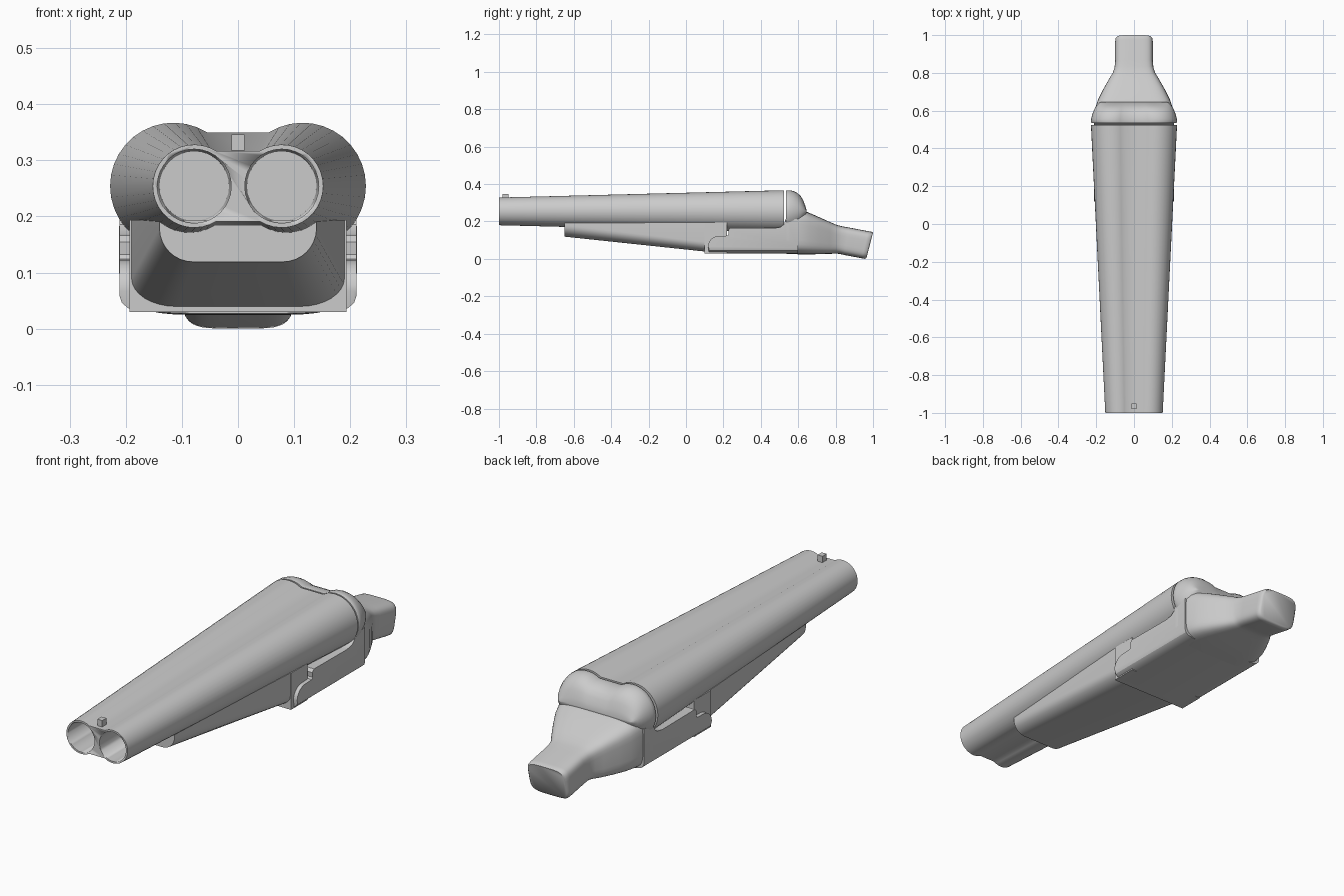
import bpy, bmesh, math

if "Cube" in bpy.data.objects:
    bpy.data.objects.remove(bpy.data.objects["Cube"])


def finish(name, bm, angle=30):
    """Turn a bmesh into a named object with edge-preserving smooth shading."""
    bmesh.ops.recalc_face_normals(bm, faces=bm.faces)
    me = bpy.data.meshes.new(name)
    bm.to_mesh(me)
    bm.free()
    ob = bpy.data.objects.new(name, me)
    bpy.context.collection.objects.link(ob)
    bpy.ops.object.select_all(action='DESELECT')
    ob.select_set(True)
    bpy.context.view_layer.objects.active = ob
    if angle:
        bpy.ops.object.shade_smooth_by_angle(angle=math.radians(angle))
    return ob


def loft(name, rings, angle=30):
    """Skin a list of equal-length rings and cap both ends."""
    bm = bmesh.new()
    vs = [[bm.verts.new(p) for p in r] for r in rings]
    n = len(vs[0])
    for a, b in zip(vs, vs[1:]):
        for i in range(n):
            j = (i + 1) % n
            bm.faces.new((a[i], a[j], b[j], b[i]))
    bm.faces.new(vs[0])
    bm.faces.new(vs[-1])
    return finish(name, bm, angle)


def box(name, x0, x1, y0, y1, z0, z1):
    return loft(name, [[(x0, y, z0), (x1, y, z0), (x1, y, z1), (x0, y, z1)]
                       for y in (y0, y1)], 0)


def twin(y, cx, r, sx=1, sz=1, n=24):
    """Two side-by-side circles joined by a flat web."""
    arc = [math.radians(-122 + 244 * i / n) for i in range(n + 1)]
    right = [(cx + r * math.cos(a), r * math.sin(a)) for a in arc]
    left = [(-x, z) for x, z in reversed(right)]
    return [(x * sx, y, 0.26 + z * sz) for x, z in right + left]


def rounded(y, w, z0, z1, e=5, shear=0, n=40):
    """Superellipse section; shear leans the section along y."""
    pts = []
    for i in range(n):
        a = 2 * math.pi * (i + 0.5) / n
        c, s = math.cos(a), math.sin(a)
        x = w * math.copysign(abs(c) ** (2 / e), c)
        t = math.copysign(abs(s) ** (2 / e), s)
        pts.append((x, y + shear * (t - 1) / 2, (z0 + z1) / 2 + t * (z1 - z0) / 2))
    return pts


# Tapered twin barrels, with bores cut in from the muzzle
barrels = loft("twin_barrels", [twin(-1, 0.078, 0.074), twin(0.525, 0.115, 0.113)])
for side in (-1, 1):
    rings = []
    for y, r in ((-1.05, 0.0661), (0.5, 0.062)):
        rings.append([(side * 0.078 + r * math.cos(2 * math.pi * i / 32), y,
                       0.26 + r * math.sin(2 * math.pi * i / 32)) for i in range(32)])
    cutter = loft("bore_cutter", rings)
    cutter.hide_render = True
    cutter.hide_viewport = True
    mod = barrels.modifiers.new("bore", 'BOOLEAN')
    mod.operation = 'DIFFERENCE'
    mod.solver = 'EXACT'
    mod.object = cutter

# Bead sight
box("front_sight", -0.012, 0.012, -0.98, -0.95, 0.315, 0.352)


# Fore-end under the barrels
def fore_section(y, w, flat, zb, zs):
    pts = [(w, 0.2)]
    for i in range(9):
        a = math.pi / 2 * i / 8
        pts.append((flat + (w - flat) * math.cos(a), zs - (zs - zb) * math.sin(a)))
    pts += [(-x, z) for x, z in reversed(pts)]
    return [(x, y, z) for x, z in pts]


loft("fore_end", [fore_section(-0.65, 0.14, 0.08, 0.125, 0.185),
                  fore_section(0.105, 0.19, 0.11, 0.045, 0.095)])

# Hinge block
box("hinge_block", -0.193, 0.193, 0.1, 0.218, 0.036, 0.2)


# Receiver frame with rounded front knuckle: side profile lofted across x
def frame_section(x, zb):
    pts = [(0.6, zb), (0.122, zb)]
    for i in range(9):
        a = math.pi - math.pi / 2 * i / 8
        pts.append((0.175 + 0.057 * math.cos(a), 0.073 + 0.055 * math.sin(a)))
    pts += [(0.222, 0.13), (0.228, 0.138), (0.226, 0.16), (0.238, 0.172), (0.47, 0.17),
            (0.505, 0.176), (0.525, 0.192), (0.532, 0.22), (0.6, 0.22)]
    return [(x, y, z) for y, z in pts]


half = [(0.211, 0.064), (0.207, 0.052), (0.195, 0.042), (0.165, 0.036)]
loft("receiver_frame", [frame_section(x, z) for x, z in half] +
     [frame_section(-x, z) for x, z in reversed(half)])

# Domed standing breech behind the barrels
loft("breech", [twin(y, 0.115, 0.113, sx, sz) for y, sx, sz in (
    (0.534, 0.985, 0.985), (0.539, 1, 1), (0.555, 0.995, 0.995), (0.575, 0.975, 0.96),
    (0.595, 0.945, 0.87), (0.612, 0.91, 0.74), (0.626, 0.87, 0.54),
    (0.638, 0.82, 0.26), (0.645, 0.78, 0.05))], 50)

# Rear body tapering into the cut-off grip
loft("grip", [rounded(*s) for s in (
    (0.536, 0.212, 0.033, 0.26), (0.58, 0.21, 0.031, 0.266), (0.62, 0.203, 0.03, 0.268),
    (0.66, 0.19, 0.03, 0.252), (0.71, 0.165, 0.031, 0.23), (0.77, 0.131, 0.033, 0.203),
    (0.805, 0.111, 0.034, 0.188, 4.5, 0.005), (0.835, 0.103, 0.033, 0.18, 4.5, 0.015),
    (0.87, 0.1, 0.027, 0.174, 4.5, 0.025), (0.975, 0.1, 0.009, 0.154, 4.5, 0.035),
    (0.992, 0.098, 0.006, 0.151, 4.5, 0.035), (1.0, 0.09, 0.011, 0.146, 4.5, 0.035))], 50)

# Rest the lowest point on the ground
for ob in bpy.data.objects:
    ob.location.z = -0.006
